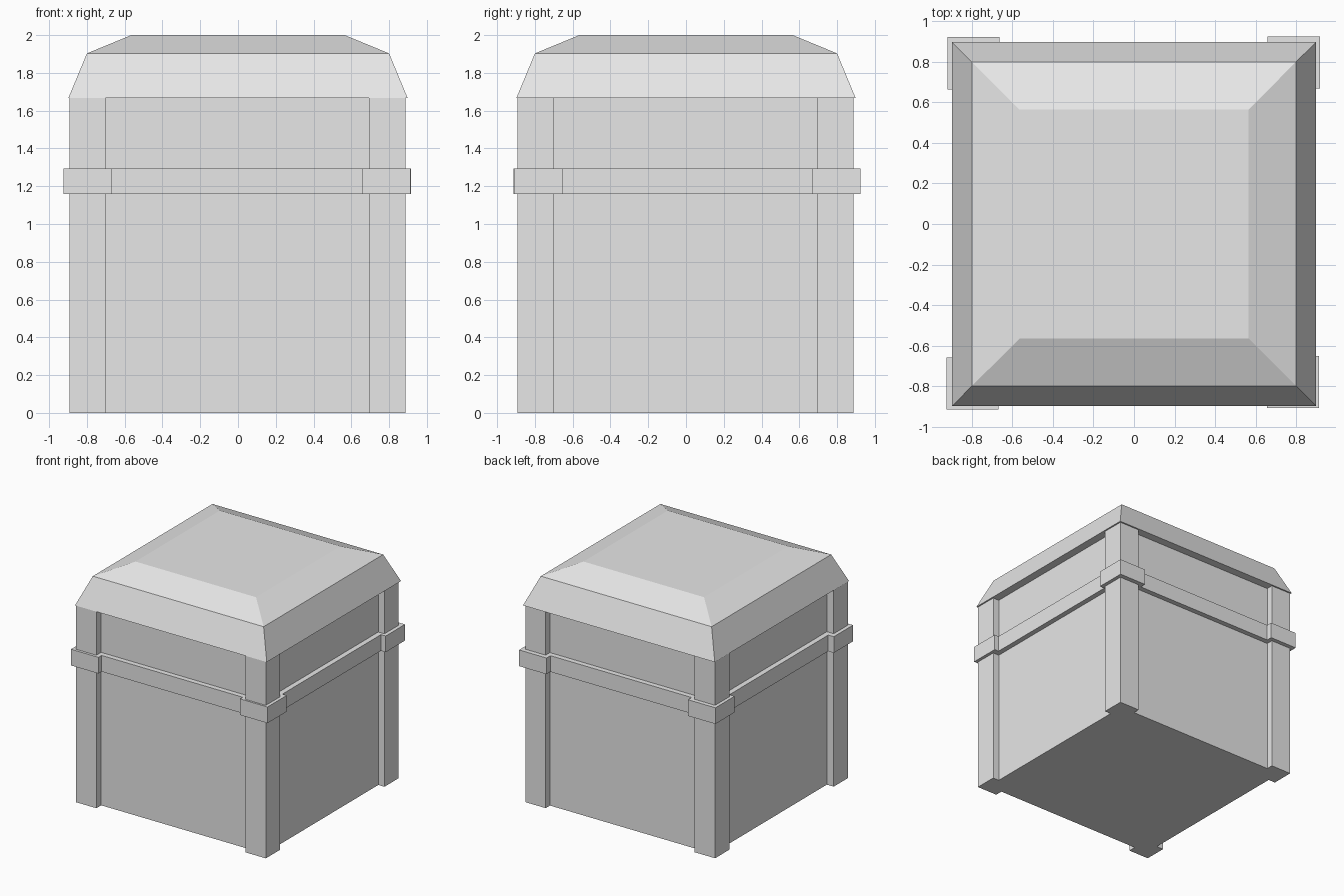
import bpy
import bmesh
from mathutils import Matrix, Vector

default = bpy.data.objects.get("Cube")
if default:
    bpy.data.objects.remove(default, do_unlink=True)

grey = bpy.data.materials.new("plain grey")
grey.use_nodes = True
colour = (0.8, 0.8, 0.8, 1.0)
grey.diffuse_color = colour
grey.node_tree.nodes["Principled BSDF"].inputs["Base Color"].default_value = colour


def finish(name, bm):
    bmesh.ops.recalc_face_normals(bm, faces=bm.faces)
    mesh = bpy.data.meshes.new(name)
    bm.to_mesh(mesh)
    bm.free()
    mesh.materials.append(grey)
    obj = bpy.data.objects.new(name, mesh)
    bpy.context.collection.objects.link(obj)
    return obj


def square_block(name, x, y, width, bottom, top):
    """Upright block with a square footprint."""
    bm = bmesh.new()
    place = Matrix.Translation((x, y, (bottom + top) / 2))
    size = Matrix.Diagonal(Vector((width, width, top - bottom, 1)))
    bmesh.ops.create_cube(bm, size=1, matrix=place @ size)
    return finish(name, bm)


def stacked_squares(name, levels):
    """Closed solid lofted through square rings of (half width, height)."""
    bm = bmesh.new()
    corners = [(-1, -1), (1, -1), (1, 1), (-1, 1)]
    rings = [[bm.verts.new((h * x, h * y, z)) for x, y in corners] for h, z in levels]
    for low, high in zip(rings, rings[1:]):
        for i in range(4):
            j = (i + 1) % 4
            bm.faces.new((low[i], low[j], high[j], high[i]))
    bm.faces.new(rings[0][::-1])
    bm.faces.new(rings[-1])
    return finish(name, bm)


EAVES = 1.667
BAND = (1.158, 1.295)

# Recessed walls and the band around them
square_block("body", 0, 0, 1.656, 0, EAVES)
square_block("band", 0, 0, 1.744, *BAND)

# Bevelled lid with overhanging eaves
stacked_squares("lid", [(0.898, EAVES), (0.8, 1.903), (0.565, 2.0)])

# Corner posts with slightly uneven brackets over the band
bracket_centres = {
    "front_right": (-0.796, -0.786),
    "front_left": (0.784, -0.78),
    "back_right": (-0.792, 0.793),
    "back_left": (0.788, 0.796),
}
for corner, (x, y) in bracket_centres.items():
    post_x = -0.797 if x < 0 else 0.79
    post_y = -0.797 if y < 0 else 0.79
    square_block(corner + "_post", post_x, post_y, 0.191, 0, EAVES)
    square_block(corner + "_bracket", x, y, 0.257, *BAND)
